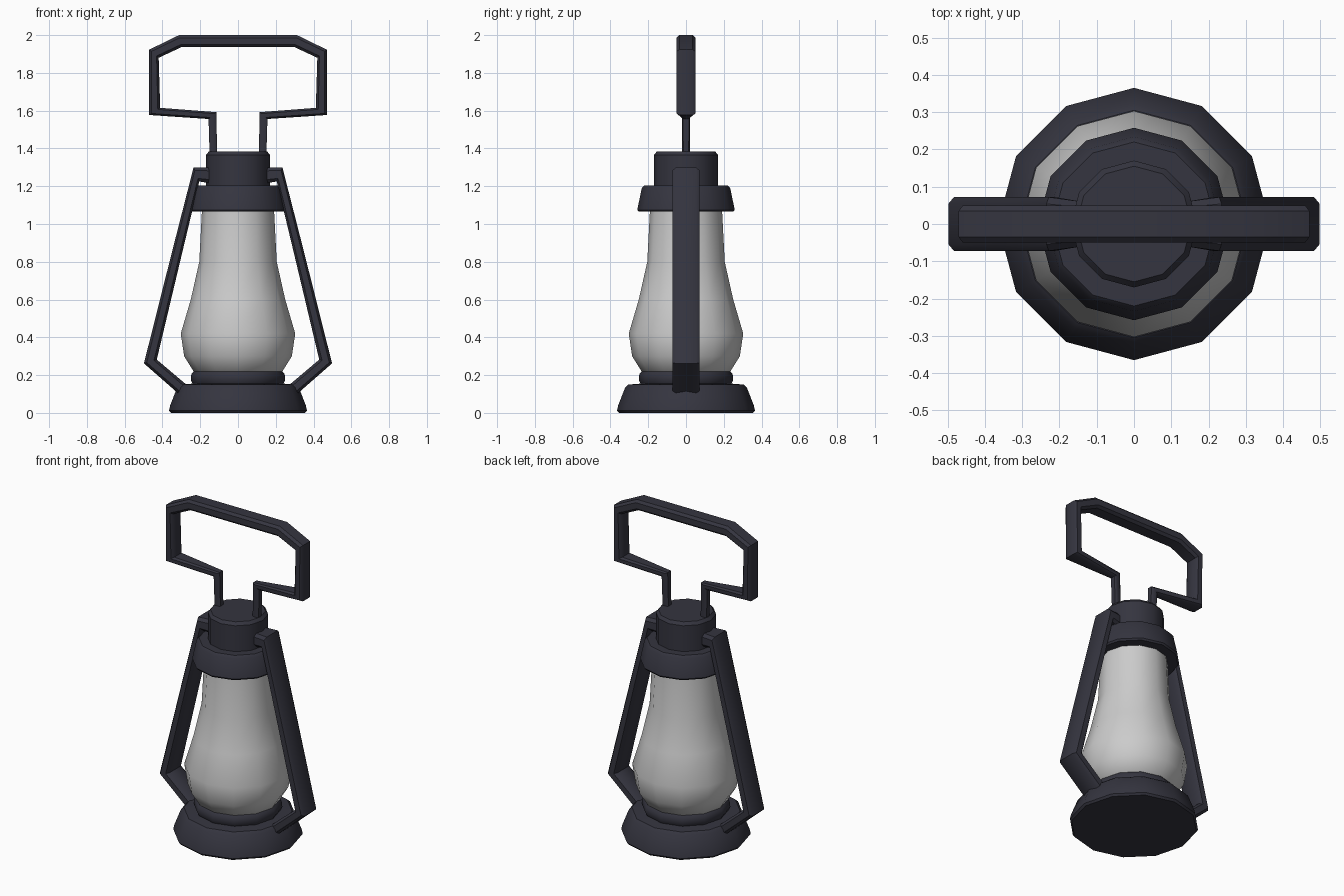
import bpy, bmesh, math

if "Cube" in bpy.data.objects:
    bpy.data.objects.remove(bpy.data.objects["Cube"])

dark = bpy.data.materials.new("dark_metal")
dark.diffuse_color = (0.035, 0.035, 0.05, 1)
dark.use_nodes = True
dark.node_tree.nodes["Principled BSDF"].inputs["Base Color"].default_value = dark.diffuse_color


def finish(name, bm, material=None, mirror=False, angle=35):
    bmesh.ops.recalc_face_normals(bm, faces=bm.faces)
    mesh = bpy.data.meshes.new(name)
    bm.to_mesh(mesh)
    bm.free()
    ob = bpy.data.objects.new(name, mesh)
    bpy.context.collection.objects.link(ob)
    if material:
        mesh.materials.append(material)
    if mirror:
        mod = ob.modifiers.new("mirror", 'MIRROR')
        mod.merge_threshold = 0.001
    bpy.ops.object.select_all(action='DESELECT')
    ob.select_set(True)
    bpy.context.view_layer.objects.active = ob
    bpy.ops.object.shade_smooth_by_angle(angle=math.radians(angle))
    return ob


def bridge(bm, rings, caps):
    for a, b in zip(rings, rings[1:]):
        n = len(a)
        for i in range(n):
            j = (i + 1) % n
            bm.faces.new((a[i], a[j], b[j], b[i]))
    for k in caps:
        bm.faces.new(rings[k])


def lathe(name, profile, material=None, sides=12):
    """Revolve (radius, z) points around z."""
    bm = bmesh.new()
    rings = []
    for r, z in profile:
        rings.append([bm.verts.new((r * math.cos(2 * math.pi * i / sides),
                                    r * math.sin(2 * math.pi * i / sides), z))
                      for i in range(sides)])
    bridge(bm, rings, (0, -1))
    return finish(name, bm, material)


def strap(name, stations, chamfer, caps):
    """Sweep a chamfered bar; station = outer x, z, inner x, z, half width in y."""
    bm = bmesh.new()
    rings = []
    for ox, oz, ix, iz, w in stations:
        c = w * chamfer
        section = [(0, c - w), (.22, -w), (.78, -w), (1, c - w),
                   (1, w - c), (.78, w), (.22, w), (0, w - c)]
        rings.append([bm.verts.new((ox + (ix - ox) * t, y, oz + (iz - oz) * t))
                      for t, y in section])
    bridge(bm, rings, caps)
    return finish(name, bm, dark, mirror=True, angle=40)


# Stepped foot
lathe("base", [(.355, 0), (.365, .012), (.359, .04), (.322, .135), (.305, .15),
               (.24, .155), (.25, .175), (.247, .205), (.235, .22)], dark)

# Glass chimney
lathe("glass", [(.215, .21), (.235, .22), (.285, .30), (.303, .42), (.25, .60),
                (.205, .80), (.19, 1.09)])

# Burner cap with collar
lathe("cap", [(.25, 1.065), (.258, 1.075), (.234, 1.19), (.22, 1.205), (.17, 1.205),
              (.17, 1.365), (.155, 1.383)], dark)

# Side tubes running from cap to base
strap("side_arms", [(.14, 1.30, .14, 1.215, .06),
                    (.235, 1.30, .205, 1.225, .072),
                    (.35, .85, .295, .85, .072),
                    (.498, .262, .43, .282, .072),
                    (.29, .08, .25, .13, .072)], .25, (0, -1))

# Carrying handle, thin at the stem and thick at the grip
strap("handle", [(.15, 1.36, .11, 1.36, .02),
                 (.156, 1.556, .115, 1.592, .022),
                 (.47, 1.577, .412, 1.615, .05),
                 (.47, 1.923, .42, 1.88, .05),
                 (.312, 2.0, .3, 1.936, .05),
                 (0, 2.0, 0, 1.936, .05)], .3, (0,))
